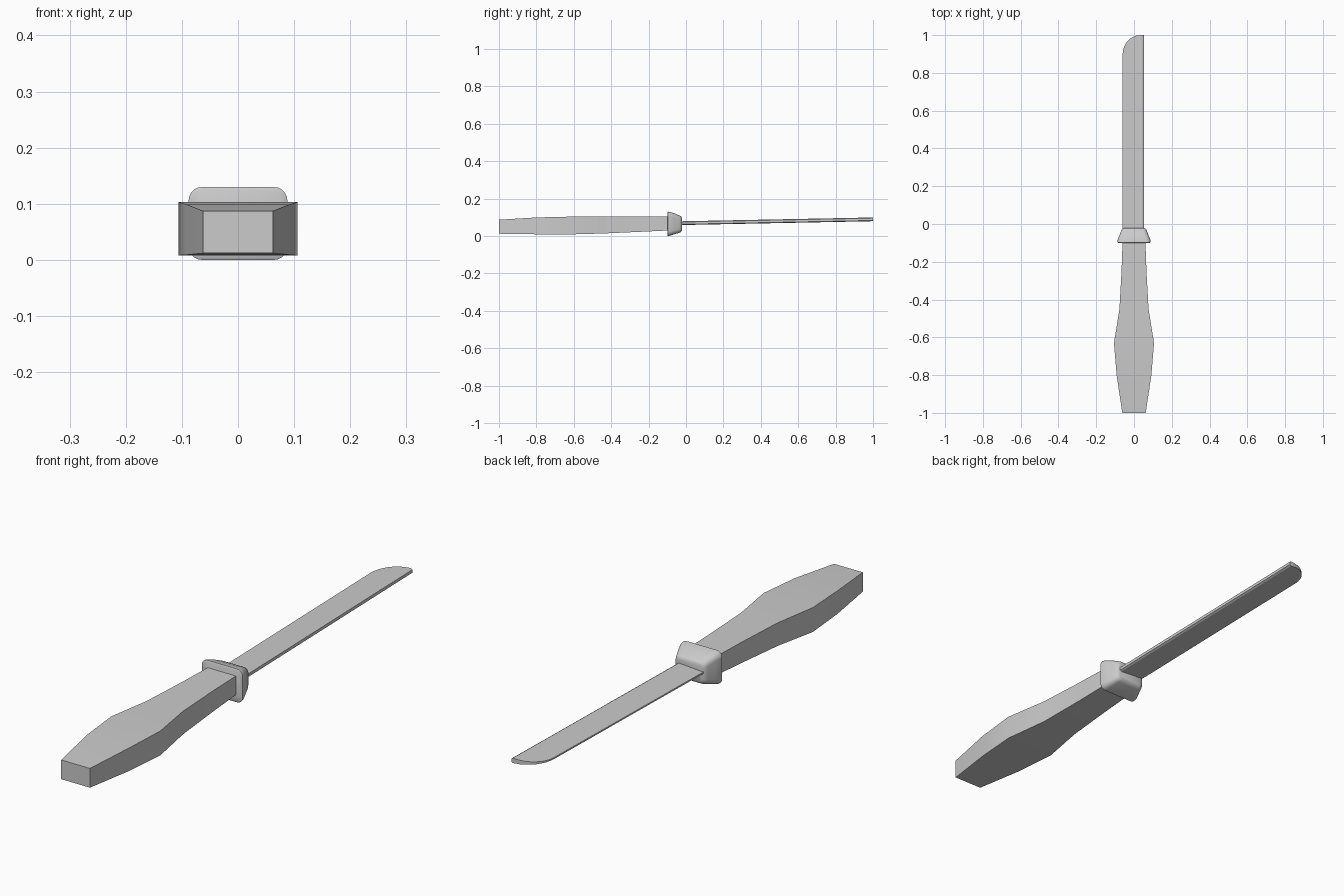
import bpy, bmesh, math

if "Cube" in bpy.data.objects:
    bpy.data.objects.remove(bpy.data.objects["Cube"])


def loft(name, sections, angle=35):
    """Skin a list of equal-sized closed rings, cap both ends."""
    bm = bmesh.new()
    rings = [[bm.verts.new(p) for p in ring] for ring in sections]
    for a, b in zip(rings, rings[1:]):
        n = len(a)
        for i in range(n):
            j = (i + 1) % n
            bm.faces.new((a[i], a[j], b[j], b[i]))
    bm.faces.new(rings[0])
    bm.faces.new(rings[-1])
    bmesh.ops.recalc_face_normals(bm, faces=bm.faces)
    mesh = bpy.data.meshes.new(name)
    bm.to_mesh(mesh)
    bm.free()
    obj = bpy.data.objects.new(name, mesh)
    bpy.context.collection.objects.link(obj)
    bpy.ops.object.select_all(action='DESELECT')
    obj.select_set(True)
    bpy.context.view_layer.objects.active = obj
    bpy.ops.object.shade_smooth_by_angle(angle=math.radians(angle))
    return obj


def rect(y, w, z0, z1):
    return [(-w, y, z0), (w, y, z0), (w, y, z1), (-w, y, z1)]


def round_rect(y, w, z0, z1, r, steps=5):
    pts = []
    corners = [(w - r, z1 - r), (r - w, z1 - r), (r - w, z0 + r), (w - r, z0 + r)]
    for k, (cx, cz) in enumerate(corners):
        for s in range(steps + 1):
            a = math.pi / 2 * (k + s / steps)
            pts.append((cx + r * math.cos(a), y, cz + r * math.sin(a)))
    return pts


# Handle: four-sided grip with a swelling toward the butt (y, half width, bottom, top)
loft("handle", [rect(*s) for s in [
    (-1.0, 0.062, 0.012, 0.087), (-0.80, 0.092, 0.009, 0.099),
    (-0.63, 0.106, 0.008, 0.103), (-0.45, 0.077, 0.013, 0.103),
    (-0.25, 0.066, 0.022, 0.103), (-0.08, 0.060, 0.030, 0.103)]])

# Guard: rounded collar tapering toward the blade
loft("guard", [round_rect(*s) for s in [
    (-0.100, 0.082, 0.005, 0.125, 0.022), (-0.097, 0.088, 0.0, 0.130, 0.024),
    (-0.088, 0.088, 0.001, 0.129, 0.024), (-0.065, 0.079, 0.008, 0.122, 0.022),
    (-0.036, 0.068, 0.017, 0.110, 0.020), (-0.026, 0.063, 0.022, 0.105, 0.019),
    (-0.021, 0.054, 0.030, 0.097, 0.015)]], 40)

# Blade: wedge section, thick bevelled spine on +x, rounded tip on -x, slight upward tilt
SPINE, EDGE = 0.052, -0.06


def blade_ring(y, left):
    zc = 0.069 + 0.02 * y
    h = 0.003 + 0.007 * (left - EDGE) / (SPINE - EDGE)
    return [(left, y, zc - h), (0.045, y, zc - 0.010), (SPINE, y, zc - 0.006),
            (SPINE, y, zc + 0.006), (0.045, y, zc + 0.010), (left, y, zc + h)]


tip = [(0.9 + 0.1 * math.sin(t), EDGE + 0.095 * (1 - math.cos(t)))
       for t in [math.pi / 2 * i / 8 for i in range(9)]]
loft("blade", [blade_ring(y, x) for y, x in [(-0.06, EDGE * 0.9), (-0.02, EDGE)] + tip], 30)
